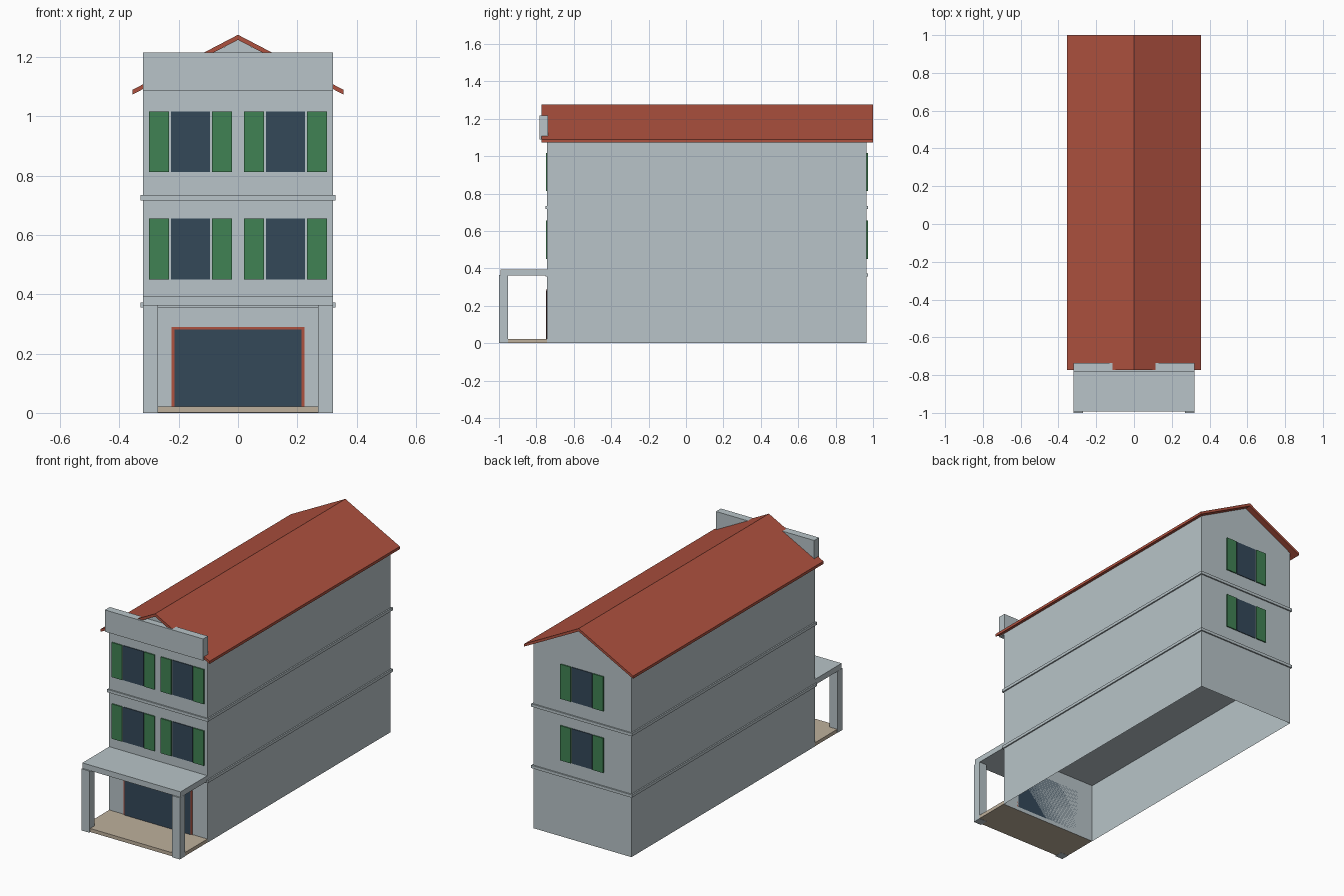
import bpy, bmesh

if "Cube" in bpy.data.objects:
    bpy.data.objects.remove(bpy.data.objects["Cube"])


def material(name, r, g, b):
    m = bpy.data.materials.new(name)
    lin = [((c / 255 + 0.055) / 1.055) ** 2.4 for c in (r, g, b)]
    m.diffuse_color = (*lin, 1)
    m.use_nodes = True
    m.node_tree.nodes["Principled BSDF"].inputs["Base Color"].default_value = m.diffuse_color
    return m


WALL = material("wall grey", 184, 196, 200)
ROOF = material("roof red", 174, 81, 63)
GREEN = material("shutter green", 64, 130, 84)
GLASS = material("dark glass", 52, 72, 89)
FLOOR = material("floor tan", 190, 176, 156)

W = 0.32                    # half width of the house
FRONT, BACK = -0.742, 0.965
EAVE, APEX = 1.091, 1.258   # wall tops under the roof


def add_object(name, bm, mat):
    me = bpy.data.meshes.new(name)
    bm.to_mesh(me)
    bm.free()
    me.materials.append(mat)
    ob = bpy.data.objects.new(name, me)
    bpy.context.collection.objects.link(ob)
    return ob


def box(name, mat, x, y, z):
    bm = bmesh.new()
    bmesh.ops.create_cube(bm, size=1)
    for v in bm.verts:
        for i, (a, b) in enumerate((x, y, z)):
            v.co[i] = (a + b) / 2 + v.co[i] * (b - a)
    return add_object(name, bm, mat)


def prism(name, mat, profile, y0, y1, open_edges=()):
    """Extrude an x-z outline along y, leaving out the listed side faces."""
    bm = bmesh.new()
    a = [bm.verts.new((x, y0, z)) for x, z in profile]
    b = [bm.verts.new((x, y1, z)) for x, z in profile]
    n = len(profile)
    bm.faces.new(a)
    bm.faces.new(b[::-1])
    for i in range(n):
        if i not in open_edges:
            j = (i + 1) % n
            bm.faces.new((a[j], a[i], b[i], b[j]))
    return add_object(name, bm, mat)


# House shell: gabled, open underneath and under the roof
prism("house_walls", WALL,
      [(-W, 0), (W, 0), (W, EAVE), (0, APEX), (-W, EAVE)],
      FRONT, BACK, open_edges=(0, 2, 3))

# Roof: thin folded slab with overhanging eaves
prism("roof", ROOF,
      [(-0.355, 1.074), (0, APEX), (0.355, 1.074),
       (0.355, 1.09), (0, 1.275), (-0.355, 1.09)],
      -0.772, 1.0)

# Storey bands, which also serve as floors inside
for name, z in (("lower_band", 0.355), ("upper_band", 0.717)):
    box(name, WALL, (-W - 0.008, W + 0.008), (FRONT - 0.008, BACK + 0.008), (z, z + 0.017))

# Front parapet
box("parapet", WALL, (-W, W), (-0.782, -0.737), (1.088, 1.216))

# Porch
box("porch_floor", FLOOR, (-W, W), (-0.992, FRONT), (0.001, 0.022))
box("porch_roof", WALL, (-W, W), (-0.992, FRONT), (0.362, 0.395))
for name, s in (("left_post", -1), ("right_post", 1)):
    box(name, WALL, sorted((s * 0.269, s * (W + 0.0005))), (-1.0, -0.951), (0, 0.363))

# Wide entrance with a thin frame
box("door_frame", ROOF, (-0.224, 0.224), (FRONT - 0.004, FRONT), (0.022, 0.29))
box("door_panel", GLASS, (-0.214, 0.214), (FRONT - 0.007, FRONT), (0.022, 0.281))


# Windows: a pane between two shutters, as thin plates on the wall
def window(label, x, wall_y, out, z0, z1):
    pane_y = sorted((wall_y, wall_y + out * 0.004))
    shut_y = sorted((wall_y, wall_y + out * 0.007))
    box(label + "_pane", GLASS, (x - 0.066, x + 0.066), pane_y, (z0, z1))
    for side, s in (("left", -1), ("right", 1)):
        box(f"{label}_{side}_shutter", GREEN,
            sorted((x + s * 0.072, x + s * 0.14)), shut_y, (z0, z1))


for floor, z0, z1 in (("middle", 0.45, 0.655), ("top", 0.813, 1.017)):
    window(floor + "_front_left_window", -0.16, FRONT, -1, z0, z1)
    window(floor + "_front_right_window", 0.16, FRONT, -1, z0, z1)
    window(floor + "_back_window", 0, BACK, 1, z0, z1)
